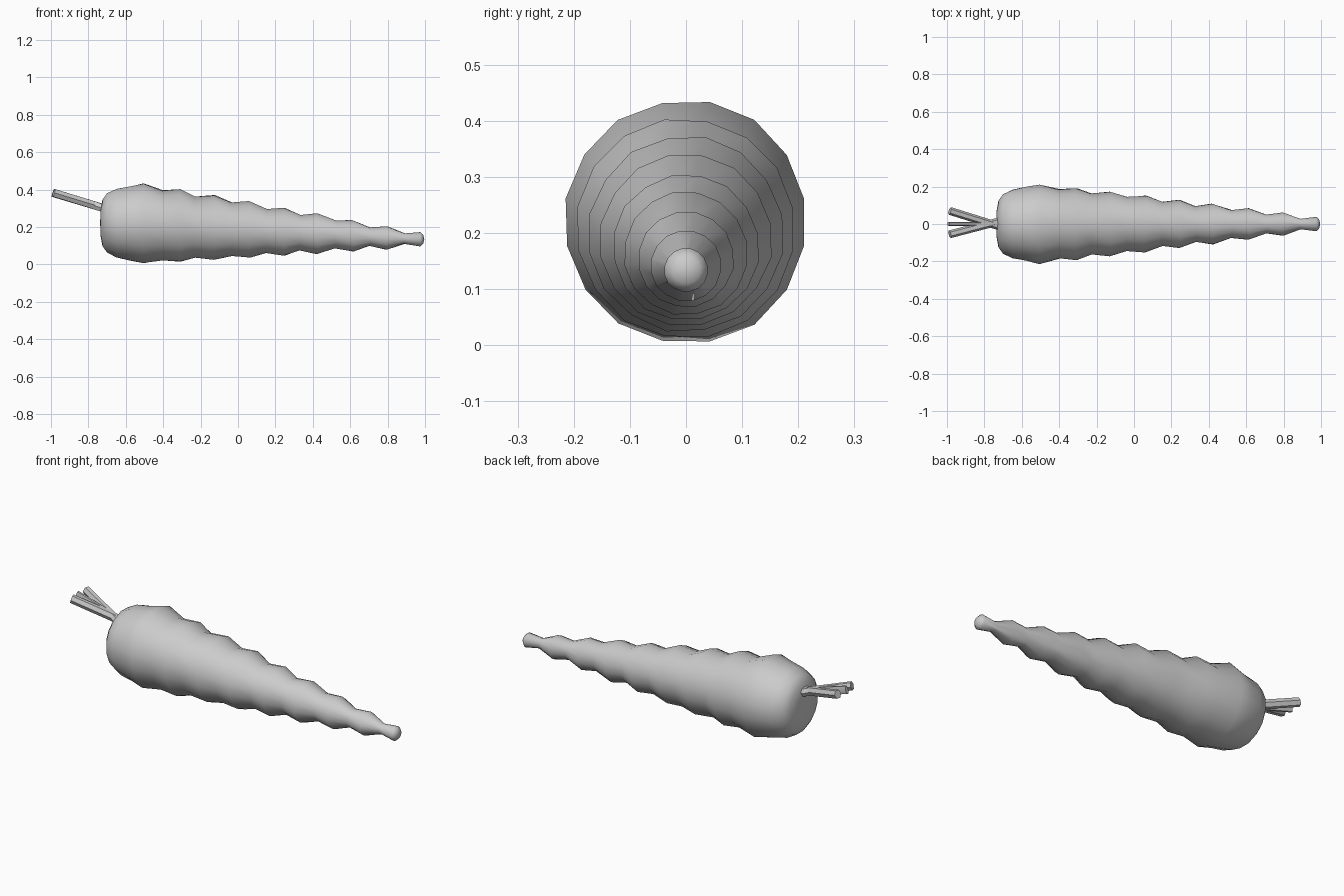
import bpy, bmesh, math, random
from mathutils import Vector

if "Cube" in bpy.data.objects:
    bpy.data.objects.remove(bpy.data.objects["Cube"])

random.seed(4)


def finish(bm, name, angle):
    bmesh.ops.recalc_face_normals(bm, faces=bm.faces)
    mesh = bpy.data.meshes.new(name)
    bm.to_mesh(mesh)
    bm.free()
    obj = bpy.data.objects.new(name, mesh)
    bpy.context.collection.objects.link(obj)
    bpy.ops.object.select_all(action='DESELECT')
    obj.select_set(True)
    bpy.context.view_layer.objects.active = obj
    bpy.ops.object.shade_smooth_by_angle(angle=math.radians(angle))
    return obj


def bridge(bm, a, b):
    n = len(a)
    for i in range(n):
        bm.faces.new((a[i], a[(i + 1) % n], b[(i + 1) % n], b[i]))


# Root: ridged taper along a gently sloping axis, (x, centre z, radius)
profile = [
    (-0.735, 0.222, 0.07), (-0.725, 0.222, 0.125), (-0.70, 0.221, 0.16),
    (-0.65, 0.220, 0.186), (-0.58, 0.219, 0.199), (-0.505, 0.219, 0.216),
    (-0.40, 0.209, 0.188), (-0.31, 0.208, 0.195), (-0.23, 0.199, 0.164),
    (-0.125, 0.198, 0.174), (-0.035, 0.188, 0.146), (0.06, 0.187, 0.153),
    (0.15, 0.178, 0.119), (0.245, 0.174, 0.130), (0.33, 0.170, 0.096),
    (0.42, 0.164, 0.110), (0.52, 0.160, 0.075), (0.615, 0.153, 0.085),
    (0.705, 0.149, 0.050), (0.795, 0.142, 0.063), (0.89, 0.138, 0.028),
    (0.975, 0.134, 0.039), (0.99, 0.134, 0.024),
]
SIDES = 16
bm = bmesh.new()
rings = []
for x, cz, r in profile:
    ring = []
    for i in range(SIDES):
        a = 2 * math.pi * (i + 0.5) / SIDES
        rr = r * (1.005 + random.uniform(-0.012, 0.012))
        dx = random.uniform(-0.006, 0.006) if -0.5 < x < 0.9 else 0
        ring.append(bm.verts.new((x + dx, rr * math.cos(a), cz + rr * math.sin(a))))
    rings.append(ring)
for a, b in zip(rings, rings[1:]):
    bridge(bm, a, b)
for ring, x, z in ((rings[0], -0.737, 0.222), (rings[-1], 0.996, 0.134)):
    c = bm.verts.new((x, 0, z))
    for i in range(SIDES):
        bm.faces.new((ring[i], ring[(i + 1) % SIDES], c))
finish(bm, "carrot_root", 80)


# Cut leaf stalks: three low-poly rods crossing near the crown
def stalk(name, start, end, ry, rz, sides=6):
    bm = bmesh.new()
    p, q = Vector(start), Vector(end)
    d = (q - p).normalized()
    side = d.cross(Vector((0, 0, 1))).normalized()
    up = side.cross(d)
    ends = []
    for c in (p, q):
        ends.append([bm.verts.new(c + side * ry * math.cos(2 * math.pi * i / sides)
                                  + up * rz * math.sin(2 * math.pi * i / sides))
                     for i in range(sides)])
        bm.faces.new(ends[-1])
    bridge(bm, *ends)
    finish(bm, name, 40)


stalk("stalk_left", (-0.69, -0.022, 0.292), (-0.985, 0.07, 0.382), 0.021, 0.024)
stalk("stalk_right", (-0.69, 0.022, 0.292), (-0.985, -0.055, 0.382), 0.021, 0.024)
stalk("stalk_middle", (-0.69, 0.0, 0.292), (-0.992, 0.0, 0.382), 0.011, 0.024)
